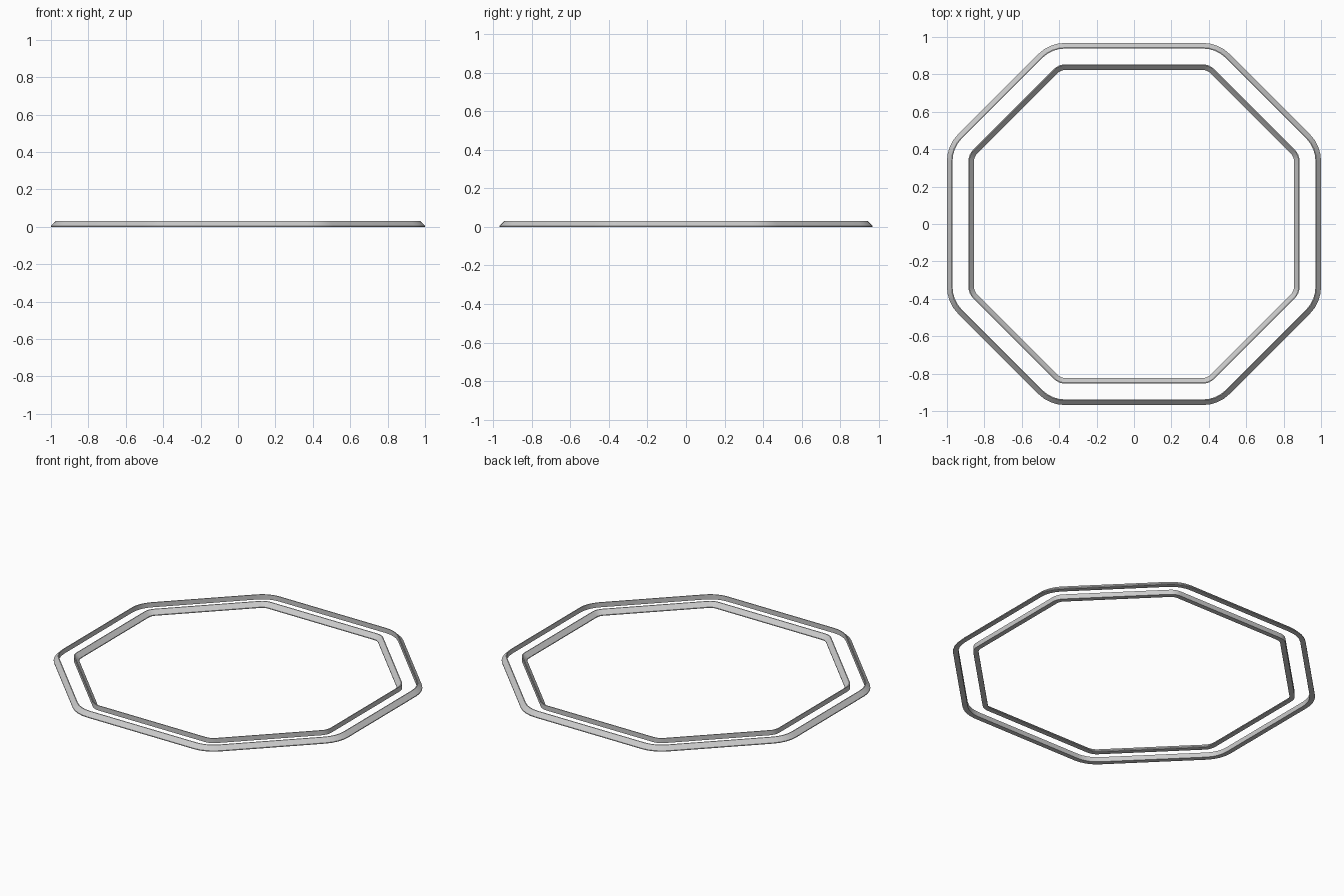
import bpy, bmesh, math
from mathutils import Vector

if "Cube" in bpy.data.objects:
    bpy.data.objects.remove(bpy.data.objects["Cube"])

HALF_X, HALF_Y, DIAG = 1.0, 0.968, 1.42   # outer octagon: |x|, |y|, |x|+|y| limits
RADIUS, SEGS = 0.20, 4                    # corner rounding of the outer edge


def outline(offset):
    """Rounded octagon, moved inward by offset (arc centres stay put)."""
    hx, hy = HALF_X - RADIUS, HALF_Y - RADIUS
    c = DIAG - RADIUS * math.sqrt(2)
    quarter = [(Vector((hx, c - hx)), 0), (Vector((c - hy, hy)), 45)]
    r = RADIUS - offset
    first = []
    for centre, start in quarter:
        for i in range(SEGS + 1):
            a = math.radians(start + 45 * i / SEGS)
            first.append((centre.x + r * math.cos(a), centre.y + r * math.sin(a)))
    second = [(-x, y) for x, y in reversed(first)]
    half = first + second
    return half + [(-x, -y) for x, y in half]


def trim_ring(name, profile):
    """Sweep a closed (inward offset, height) profile around the octagon."""
    bm = bmesh.new()
    loops = [[bm.verts.new((x, y, z)) for x, y in outline(off)] for off, z in profile]
    n = len(loops[0])
    for k, a in enumerate(loops):
        b = loops[(k + 1) % len(loops)]
        for i in range(n):
            j = (i + 1) % n
            bm.faces.new((a[i], a[j], b[j], b[i]))
    bmesh.ops.recalc_face_normals(bm, faces=bm.faces)
    mesh = bpy.data.meshes.new(name)
    bm.to_mesh(mesh)
    bm.free()
    obj = bpy.data.objects.new(name, mesh)
    bpy.context.collection.objects.link(obj)
    bpy.context.view_layer.objects.active = obj
    obj.select_set(True)
    bpy.ops.object.shade_smooth_by_angle(angle=math.radians(25))
    obj.select_set(False)


# bevelled trim: outer ring slopes outward, inner ring slopes to the centre
bevel = [(0, 0), (0, 0.005), (0.025, 0.03), (0.03, 0.03), (0.03, 0)]
trim_ring("outer_trim", bevel)
trim_ring("inner_trim", [(0.145 - o, z) for o, z in bevel])
